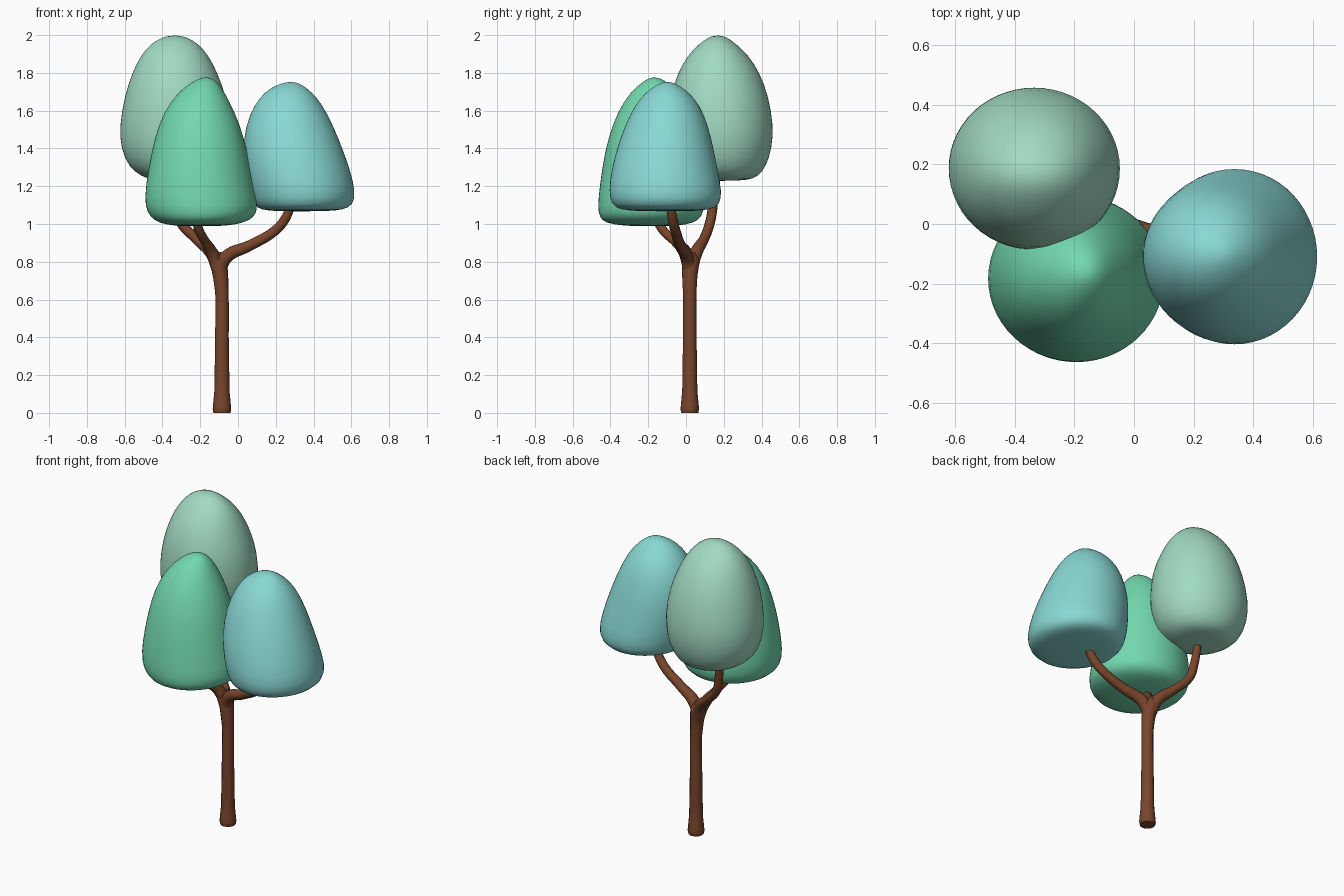
import bpy, bmesh, math


def material(name, rgb):
    m = bpy.data.materials.new(name)
    m.diffuse_color = (*rgb, 1)
    return m


def crown(name, rings, bottom, top, mat, n=28):
    """Loft oval rings given as (z, x_min, x_max, y_min, y_max) between two poles."""
    bm = bmesh.new()
    loops = []
    for z, x0, x1, y0, y1 in rings:
        cx, cy, rx, ry = (x0 + x1) / 2, (y0 + y1) / 2, (x1 - x0) / 2, (y1 - y0) / 2
        loops.append([bm.verts.new((cx + rx * math.cos(2 * math.pi * i / n),
                                    cy + ry * math.sin(2 * math.pi * i / n), z))
                      for i in range(n)])
    lo, hi = bm.verts.new(bottom), bm.verts.new(top)
    for i in range(n):
        j = (i + 1) % n
        for a, b in zip(loops, loops[1:]):
            bm.faces.new((a[i], a[j], b[j], b[i]))
        bm.faces.new((lo, loops[0][j], loops[0][i]))
        bm.faces.new((hi, loops[-1][i], loops[-1][j]))
    for f in bm.faces:
        f.smooth = True
    me = bpy.data.meshes.new(name)
    bm.to_mesh(me)
    bm.free()
    me.materials.append(mat)
    ob = bpy.data.objects.new(name, me)
    bpy.context.collection.objects.link(ob)
    ob.modifiers.new("smooth", 'SUBSURF').levels = 1
    return ob


def limb(name, points, mat):
    """Tapered round limb through (x, y, z, radius) points."""
    cu = bpy.data.curves.new(name, 'CURVE')
    cu.dimensions = '3D'
    cu.bevel_depth = 1.0
    cu.bevel_resolution = 4
    cu.resolution_u = 6
    cu.use_fill_caps = True
    sp = cu.splines.new('BEZIER')
    sp.bezier_points.add(len(points) - 1)
    for bp, (x, y, z, r) in zip(sp.bezier_points, points):
        bp.co = (x, y, z)
        bp.radius = r
        bp.handle_left_type = bp.handle_right_type = 'AUTO'
    cu.materials.append(mat)
    ob = bpy.data.objects.new(name, cu)
    bpy.context.collection.objects.link(ob)
    return ob


bark = material("bark", (0.19, 0.06, 0.025))
pale = material("pale_leaf", (0.36, 0.70, 0.54))
green = material("green_leaf", (0.17, 0.69, 0.43))
blue = material("blue_leaf", (0.25, 0.69, 0.66))

# Trunk with flared foot
limb("trunk", [(-.085, .02, 0, .045), (-.085, .02, .02, .049), (-.085, .02, .12, .040),
               (-.085, .02, .4, .036), (-.085, .02, .62, .035), (-.092, .02, .72, .040),
               (-.105, .025, .80, .046), (-.118, .025, .845, .030)], bark)

# Branches running up into each crown
limb("branch_right", [(-.10, .02, .74, .034), (-.065, .005, .822, .036), (.06, -.03, .885, .029),
                      (.19, -.055, .96, .027), (.245, -.07, 1.02, .026), (.29, -.085, 1.12, .022)], bark)
limb("branch_back", [(-.10, .025, .74, .034), (-.135, .05, .84, .035), (-.22, .095, .92, .027),
                     (-.31, .13, 1.02, .026), (-.335, .145, 1.12, .025), (-.35, .16, 1.26, .022)], bark)
limb("branch_front", [(-.10, .02, .74, .034), (-.135, .005, .84, .034), (-.175, -.06, .91, .025),
                      (-.205, -.12, .965, .024), (-.23, -.17, 1.05, .022)], bark)

# Leaf crowns
crown("crown_back", [
    (1.232, -.45, -.20, .06, .33), (1.25, -.51, -.14, .01, .38), (1.30, -.58, -.085, -.045, .425),
    (1.40, -.623, -.05, -.08, .457), (1.52, -.63, -.04, -.092, .466), (1.68, -.602, -.06, -.085, .438),
    (1.80, -.562, -.108, -.045, .392), (1.89, -.518, -.152, .005, .335), (1.955, -.462, -.21, .07, .265),
    (1.99, -.40, -.27, .12, .215)], (-.33, .19, 1.228), (-.335, .17, 2.0), pale)
crown("crown_front", [
    (.99, -.34, -.06, -.33, -.04), (1.005, -.42, .03, -.43, .04), (1.035, -.465, .09, -.46, .085),
    (1.09, -.496, .11, -.47, .10), (1.20, -.492, .085, -.459, .095), (1.38, -.46, .052, -.433, .07),
    (1.53, -.422, .012, -.39, .035), (1.65, -.36, -.045, -.333, -.01), (1.73, -.28, -.09, -.262, -.07),
    (1.765, -.22, -.125, -.21, -.12)], (-.20, -.18, .988), (-.17, -.17, 1.78), green)
crown("crown_right", [
    (1.068, .20, .47, -.25, .03), (1.075, .12, .56, -.35, .13), (1.10, .08, .612, -.395, .182),
    (1.17, .058, .625, -.412, .193), (1.29, .03, .595, -.397, .168), (1.44, .022, .54, -.356, .14),
    (1.58, .058, .478, -.30, .10), (1.67, .112, .42, -.242, .045), (1.72, .17, .365, -.185, -.015),
    (1.745, .23, .325, -.14, -.06)], (.33, -.11, 1.067), (.28, -.10, 1.754), blue)
